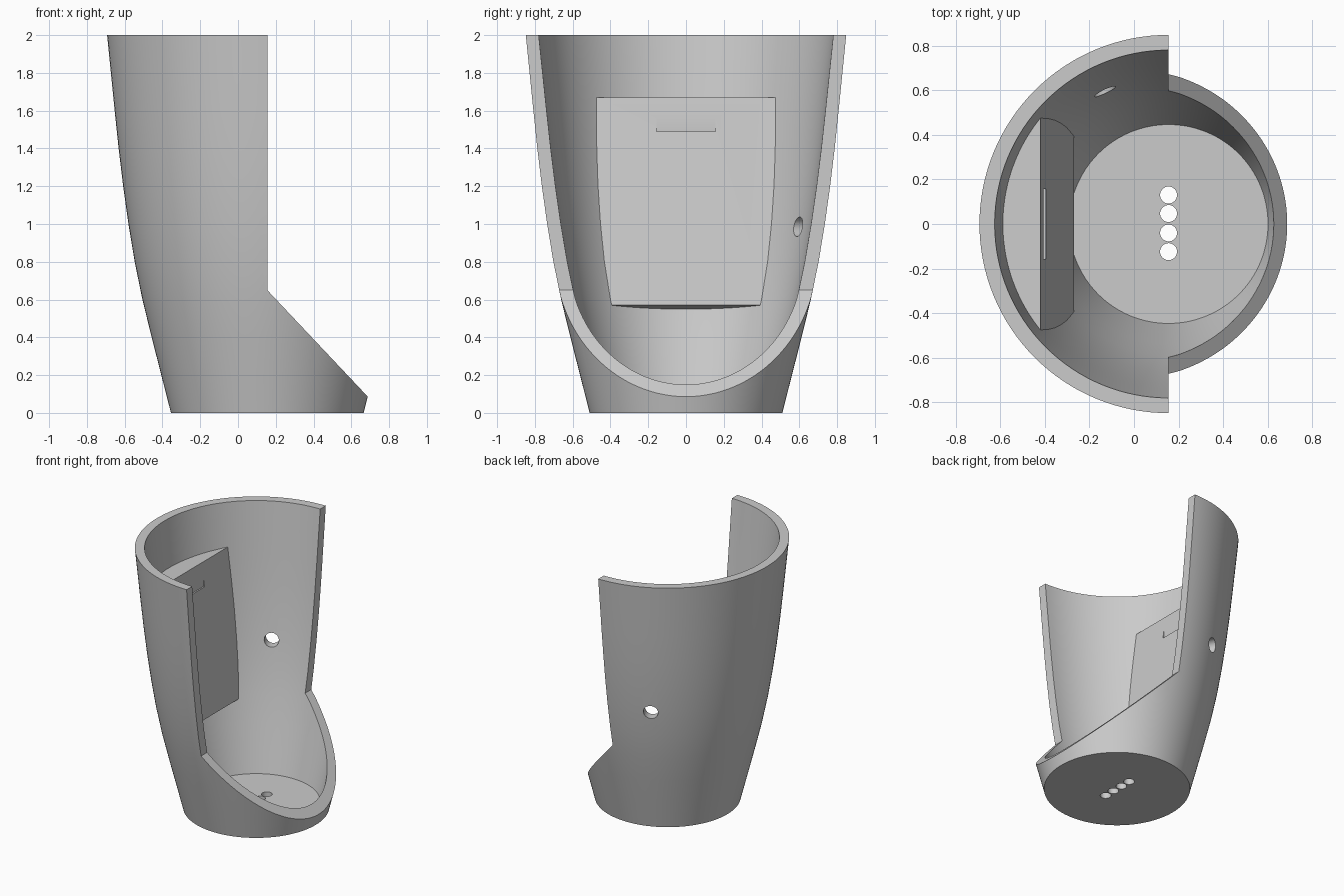
import bpy, bmesh, math
from mathutils import Matrix, Vector

if "Cube" in bpy.data.objects:
    bpy.data.objects.remove(bpy.data.objects["Cube"])

AX = 0.155          # x of the axis of revolution
FLOOR = 0.05
SEG = 128

# outer wall profile: (radius, height)
OUTER = [(0.51, 0), (0.561, 0.2), (0.612, 0.4), (0.661, 0.6), (0.702, 0.8), (0.735, 1.0),
         (0.763, 1.2), (0.787, 1.4), (0.808, 1.6), (0.828, 1.8), (0.848, 2.0)]

grey = bpy.data.materials.new("plain grey")
grey.diffuse_color = (0.6, 0.6, 0.6, 1)
grey.use_nodes = True
grey.node_tree.nodes["Principled BSDF"].inputs["Base Color"].default_value = grey.diffuse_color


def outer_r(z):
    for (r0, z0), (r1, z1) in zip(OUTER, OUTER[1:]):
        if z <= z1:
            return r0 + (r1 - r0) * (z - z0) / (z1 - z0)
    return OUTER[-1][0]


def inner_r(z):
    return outer_r(z) - (0.077 - 0.0045 * z)


def make(name, bm):
    bmesh.ops.recalc_face_normals(bm, faces=bm.faces)
    me = bpy.data.meshes.new(name)
    bm.to_mesh(me)
    bm.free()
    me.materials.append(grey)
    ob = bpy.data.objects.new(name, me)
    bpy.context.collection.objects.link(ob)
    return ob


def prism(name, ring_a, ring_b):
    bm = bmesh.new()
    a = [bm.verts.new(p) for p in ring_a]
    b = [bm.verts.new(p) for p in ring_b]
    bm.faces.new(a)
    bm.faces.new(b)
    for i in range(len(a)):
        j = (i + 1) % len(a)
        bm.faces.new((a[i], a[j], b[j], b[i]))
    return make(name, bm)


def cylinder(name, centre, axis, radius, depth):
    bm = bmesh.new()
    rot = Vector((0, 0, 1)).rotation_difference(Vector(axis)).to_matrix().to_4x4()
    bmesh.ops.create_cone(bm, cap_ends=True, segments=32, radius1=radius, radius2=radius,
                          depth=depth, matrix=Matrix.Translation(centre) @ rot)
    return make(name, bm)


def cut(target, cutter):
    bpy.context.view_layer.objects.active = target
    mod = target.modifiers.new("cut", 'BOOLEAN')
    mod.operation = 'DIFFERENCE'
    mod.solver = 'EXACT'
    mod.object = cutter
    bpy.ops.object.modifier_apply(modifier=mod.name)
    bpy.data.objects.remove(cutter)


def smooth(ob):
    bpy.ops.object.select_all(action='DESELECT')
    ob.select_set(True)
    bpy.context.view_layer.objects.active = ob
    bpy.ops.object.shade_smooth_by_angle(angle=math.radians(25))


# cup wall and floor: one closed profile revolved around the axis
heights = [z for _, z in OUTER]
profile = [(0, 0)] + OUTER
profile += [(inner_r(z), z) for z in reversed(heights[1:])]
profile += [(inner_r(FLOOR), FLOOR), (0, FLOOR)]
bm = bmesh.new()
verts = [bm.verts.new((AX + r, 0, z)) for r, z in profile]
edges = [bm.edges.new(p) for p in zip(verts, verts[1:])]
bmesh.ops.spin(bm, geom=verts + edges, cent=(AX, 0, 0), axis=(0, 0, 1),
               angle=math.tau, steps=SEG)
bmesh.ops.remove_doubles(bm, verts=bm.verts, dist=1e-5)
cup = make("cup_body", bm)

# front opening: upright cut, then a slanted lip
side = [(AX, 2.3), (AX, 0.65), (0.688, 0.085), (0.95, -0.193), (1.4, -0.193), (1.4, 2.3)]
cut(cup, prism("opening_cutter", [(x, -1.2, z) for x, z in side],
               [(x, 1.2, z) for x, z in side]))

# round hole through the wall
a = math.radians(115.6)
d = Vector((math.cos(a), math.sin(a), 0))
cut(cup, cylinder("wall_hole_cutter", Vector((AX, 0, 0.985)) + d * 0.7, d, 0.052, 0.5))

# row of drain holes in the floor
for y in (-0.124, -0.04, 0.047, 0.13):
    cut(cup, cylinder("drain_cutter", (AX, y, 0.025), (0, 0, 1), 0.038, 0.3))
smooth(cup)


# slanted back rest, its ends buried inside the wall
def rest_ring(x_front, z_front, n=24):
    r = inner_r(z_front) + 0.022
    half = math.acos((AX - x_front) / r)
    ring = []
    for i in range(n + 1):
        t = math.pi - half + 2 * half * i / n
        x = AX + r * math.cos(t)
        ring.append((x, r * math.sin(t), z_front + 0.14 * (x - x_front)))
    return ring


rest = prism("back_rest", rest_ring(-0.27, 0.57), rest_ring(-0.42, 1.67))

# shallow upright notch in the rest
box = [(-0.406, -0.157), (-0.2, -0.157), (-0.2, 0.157), (-0.406, 0.157)]
cut(rest, prism("notch_cutter", [(x, y, 1.49) for x, y in box],
                [(x, y, 1.62) for x, y in box]))
smooth(rest)
